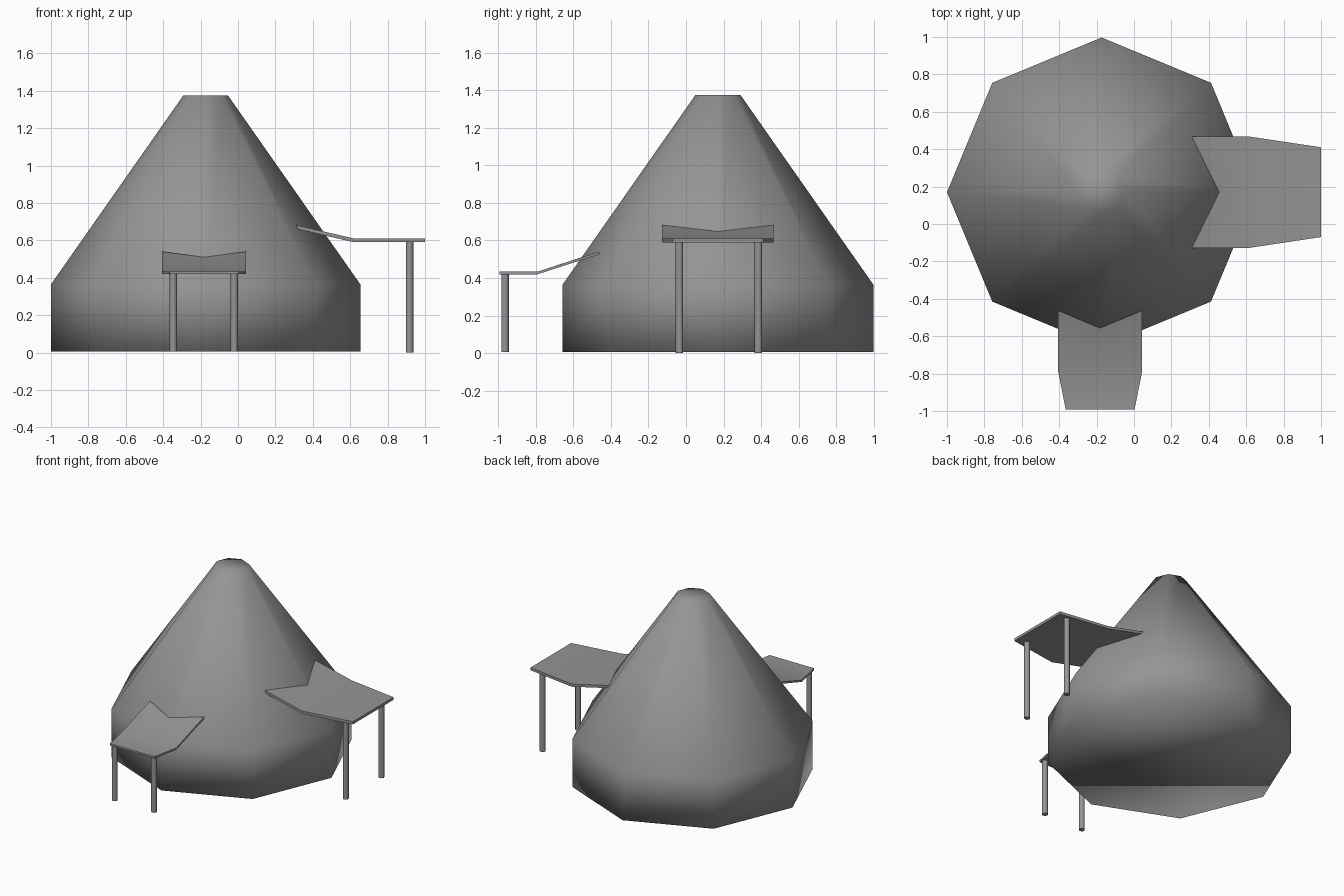
import bpy, bmesh, math
from mathutils import Matrix

if "Cube" in bpy.data.objects:
    bpy.data.objects.remove(bpy.data.objects["Cube"])

CX, CY = -0.173, 0.17   # centre of the tent

# Dark grey cloth shade shared by all parts
grey = bpy.data.materials.new("dark_grey")
grey.diffuse_color = (0.3, 0.3, 0.3, 1)
grey.use_nodes = True
grey.node_tree.nodes["Principled BSDF"].inputs["Base Color"].default_value = grey.diffuse_color


def make_object(name, bm, sharp_angle=None):
    bmesh.ops.recalc_face_normals(bm, faces=bm.faces)
    for f in bm.faces:
        f.smooth = True
    mesh = bpy.data.meshes.new(name)
    bm.to_mesh(mesh)
    bm.free()
    mesh.materials.append(grey)
    ob = bpy.data.objects.new(name, mesh)
    bpy.context.collection.objects.link(ob)
    if sharp_angle:
        bpy.ops.object.select_all(action='DESELECT')
        ob.select_set(True)
        bpy.context.view_layer.objects.active = ob
        bpy.ops.object.shade_smooth_by_angle(angle=math.radians(sharp_angle))
    return ob


def tent():
    # Eight-sided closed shell: upright wall, then a steep conical roof
    bm = bmesh.new()
    rings = []
    for r, z in [(0.827, 0.006), (0.827, 0.365), (0.12, 1.374)]:
        rings.append([bm.verts.new((CX + r * math.cos(i * math.pi / 4),
                                    CY + r * math.sin(i * math.pi / 4), z))
                      for i in range(8)])
    for lo, hi in zip(rings, rings[1:]):
        for i in range(8):
            j = (i + 1) % 8
            bm.faces.new((lo[i], lo[j], hi[j], hi[i]))
    # Floor and top caps, split into strips
    for ring in (rings[0], rings[-1]):
        for idx in ((4, 5, 6), (3, 4, 6, 7), (2, 3, 7, 0), (0, 1, 2)):
            bm.faces.new([ring[i] for i in idx])
    make_object("tent_shell", bm)


def awning(name, to_world, inner, notch, bend, outer, thick):
    # Stations are (distance out, half width, top height); the inner edge is
    # notched where the sheet meets the tent
    bm = bmesh.new()
    outline = [(inner[0], -inner[1], inner[2]), (bend[0], -bend[1], bend[2]),
               (outer[0], -outer[1], outer[2]), (outer[0], outer[1], outer[2]),
               (bend[0], bend[1], bend[2]), (inner[0], inner[1], inner[2]),
               (notch[0], 0, notch[1])]

    def layer(dz):
        return [bm.verts.new((to_world @ Matrix.Translation((x, y, z - dz))).translation)
                for x, y, z in outline]

    top, bot = layer(0), layer(thick)
    for v in (top, bot):
        for idx in ((0, 1, 6), (1, 4, 6), (4, 5, 6), (1, 2, 3, 4)):
            bm.faces.new([v[i] for i in idx])
    for i in range(7):
        j = (i + 1) % 7
        bm.faces.new((top[i], top[j], bot[j], bot[i]))
    make_object(name, bm, 40)


def pole(name, x, y, z0, z1, r=0.02):
    bm = bmesh.new()
    bmesh.ops.create_cone(bm, cap_ends=True, segments=12, radius1=r, radius2=r,
                          depth=z1 - z0,
                          matrix=Matrix.Translation((x, y, (z0 + z1) / 2)))
    make_object(name, bm, 40)


tent()

# Large awning on the right, small lower awning at the front
awning("side_awning", Matrix.Translation((0, CY, 0)),
       (0.31, 0.297, 0.682), (0.455, 0.648), (0.62, 0.297, 0.61), (1.0, 0.24, 0.61), 0.02)
awning("front_awning", Matrix.Translation((-0.181, 0, 0)) @ Matrix.Rotation(-math.pi / 2, 4, 'Z'),
       (0.462, 0.224, 0.54), (0.557, 0.51), (0.79, 0.224, 0.434), (0.993, 0.184, 0.434), 0.014)

# Support poles
for side, s in (("front", -1), ("back", 1)):
    pole("side_pole_" + side, 0.917, 0.175 + s * 0.21, 0.0, 0.597)
for side, s in (("left", -1), ("right", 1)):
    pole("front_pole_" + side, -0.183 + s * 0.163, -0.963, 0.006, 0.426)
